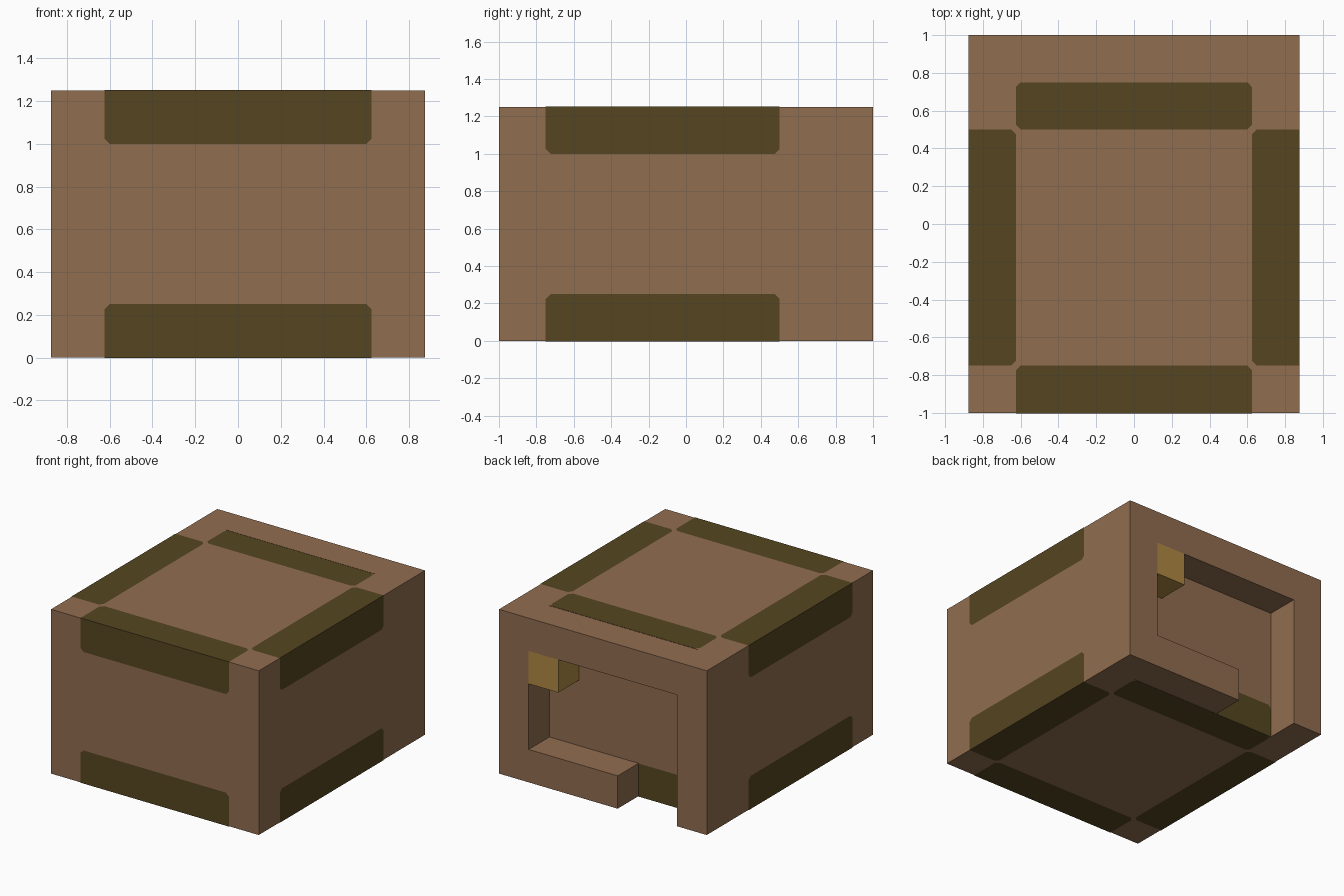
import bpy, bmesh
from mathutils import Vector

cube = bpy.data.objects.get("Cube")
if cube:
    bpy.data.objects.remove(cube, do_unlink=True)


def material(name, rgb):
    m = bpy.data.materials.new(name)
    m.use_nodes = True
    m.diffuse_color = (*rgb, 1)
    m.node_tree.nodes["Principled BSDF"].inputs["Base Color"].default_value = (*rgb, 1)
    return m


BROWN = material("brown", (0.283, 0.153, 0.080))
OLIVE = material("dark olive", (0.093, 0.061, 0.015))
GOLD = material("gold", (0.428, 0.250, 0.056))

W, H = 0.875, 1.25            # half width, height
FRONT, WALL, BACK = -1.0, 0.75, 1.0
MID = (FRONT + WALL) / 2      # centre of the main block along y
BAND, HALF, CLIP = 0.25, 0.625, 0.025
LIFT = 0.002


def finish(name, bm, mat):
    mesh = bpy.data.meshes.new(name)
    bm.to_mesh(mesh)
    bm.free()
    mesh.materials.append(mat)
    obj = bpy.data.objects.new(name, mesh)
    bpy.context.collection.objects.link(obj)
    return obj


def prism(name, outline, y0, y1, mat):
    """Extrude an (x, z) outline along y."""
    bm = bmesh.new()
    face = bm.faces.new([bm.verts.new((x, y0, z)) for x, z in outline])
    new = bmesh.ops.extrude_face_region(bm, geom=[face])["geom"]
    moved = [g for g in new if isinstance(g, bmesh.types.BMVert)]
    bmesh.ops.translate(bm, verts=moved, vec=(0, y1 - y0, 0))
    bmesh.ops.recalc_face_normals(bm, faces=bm.faces)
    return finish(name, bm, mat)


def rect(x0, x1, z0, z1):
    return [(x0, z0), (x1, z0), (x1, z1), (x0, z1)]


def edge_band(name, middle, along, side, cap, edge_clip):
    """Thin strip folded over an edge, with clipped inner corners."""
    bm = bmesh.new()
    for normal, other in ((side, cap), (cap, side)):
        # the cap half may also be clipped at the fold
        c = edge_clip if normal == cap else 0
        half = [(HALF - c, 0), (HALF, c)] if c else [(HALF, -LIFT)]
        half += [(HALF, BAND - CLIP), (HALF - CLIP, BAND)]
        outline = half + [(-u, v) for u, v in reversed(half)]
        verts = [bm.verts.new(middle + along * u - other * v + normal * LIFT)
                 for u, v in outline]
        face = bm.faces.new(verts)
        face.normal_update()
        if face.normal.dot(normal) < 0:
            face.normal_flip()
    return finish(name, bm, OLIVE)


# Main block
prism("main_block", rect(-W, W, 0, H), FRONT, WALL, BROWN)

# Rear frame, open at the bottom on one side
frame = [(-W, 0), (-W, H), (W, H), (W, 0), (-0.125, 0), (-0.125, BAND),
         (HALF, BAND), (HALF, 1), (-HALF, 1), (-HALF, 0)]
prism("rear_frame", frame, WALL, BACK, BROWN)

# Gold block in the upper corner of the recess
prism("corner_block", rect(0.375, HALF, 0.75, 1), WALL, BACK, GOLD)

# Dark bands around the top and bottom edges of the main block
X, Y, Z = Vector((1, 0, 0)), Vector((0, 1, 0)), Vector((0, 0, 1))
for level, z, cap in (("top", H, Z), ("bottom", 0, -Z)):
    for place, x, y, along, side in (("left", W, MID, Y, X), ("right", -W, MID, Y, -X),
                                     ("front", 0, FRONT, X, -Y), ("rear", 0, WALL, X, Y)):
        edge_band(f"{level}_{place}_band", Vector((x, y, z)), along, side, cap,
                  CLIP if place == "rear" else 0)
